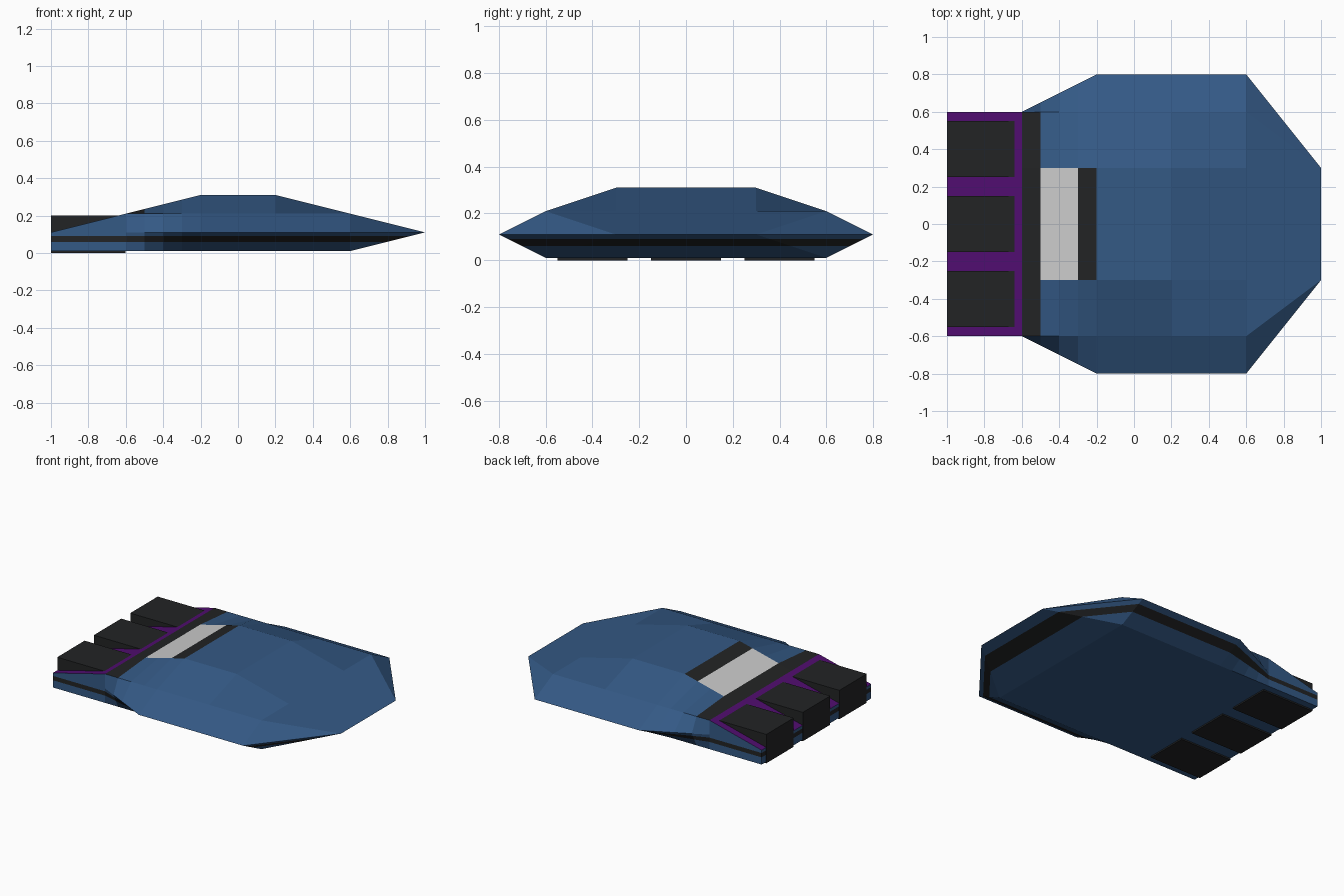
import bpy, bmesh
from mathutils import Vector

if "Cube" in bpy.data.objects:
    bpy.data.objects.remove(bpy.data.objects["Cube"])


def material(name, rgb):
    m = bpy.data.materials.new(name)
    m.diffuse_color = (*rgb, 1)
    m.use_nodes = True
    m.node_tree.nodes["Principled BSDF"].inputs["Base Color"].default_value = m.diffuse_color
    return m


BLUE = material("blue_paint", (0.034, 0.10, 0.235))
BLACK = material("black_trim", (0.016, 0.017, 0.018))
PURPLE = material("purple_panel", (0.08, 0.004, 0.16))
WHITE = material("white_panel", (0.8, 0.8, 0.8))


def add_object(name, bm, mats):
    mesh = bpy.data.meshes.new(name)
    bm.to_mesh(mesh)
    bm.free()
    for m in mats:
        mesh.materials.append(m)
    obj = bpy.data.objects.new(name, mesh)
    bpy.context.collection.objects.link(obj)


# Hull cross-sections: x, floor half width, floor z, rim half width,
# shoulder half width, shoulder z, roof z (roof half width is 0.3)
SECTIONS = [
    (-1.0, 0.6, 0.01, 0.60, 0.6, 0.11, 0.11),
    (-0.6, 0.6, 0.01, 0.60, 0.6, 0.21, 0.21),
    (-0.5, 0.6, 0.01, 0.65, 0.6, 0.21, 0.235),
    (-0.4, 0.6, 0.01, 0.70, 0.6, 0.21, 0.26),
    (-0.3, 0.6, 0.01, 0.75, 0.6, 0.21, 0.285),
    (-0.2, 0.6, 0.01, 0.80, 0.6, 0.21, 0.31),
    (0.2, 0.6, 0.01, 0.80, 0.6, 0.21, 0.31),
    (0.6, 0.6, 0.01, 0.80, 0.6, 0.21, 0.21),
    (1.0, 0.3, 0.11, 0.30, 0.3, 0.11, 0.11),
]


def hull_color(face):
    c, up = face.calc_center_median(), face.normal.z > 0.1
    if 0.06 < c.z < 0.09:
        return 1                                   # side stripe
    if up and c.x < -0.6:
        return 2                                   # rear slope
    if up and c.x < -0.5 and abs(c.y) < 0.599:
        return 1                                   # rear band
    if up and c.x < -0.2 and abs(c.y) < 0.3:
        return 3 if c.x < -0.3 else 1              # rear window panel
    return 0


# Hull: loft the sections, weld the collapsed nose, cut the stripe edges
bm = bmesh.new()
rings = []
for x, wf, zf, wr, ws, zs, zt in SECTIONS:
    half = [(0.3, zf), (wf, zf), (wr, 0.11), (ws, zs), (0.3, zt)]
    ring = half + [(-y, z) for y, z in reversed(half)]
    rings.append([bm.verts.new((x, y, z)) for y, z in ring])
n = len(rings[0])
for a, b in zip(rings, rings[1:]):
    for i in range(n):
        j = (i + 1) % n
        bm.faces.new((a[i], a[j], b[j], b[i]))
bm.faces.new(rings[0])
bmesh.ops.remove_doubles(bm, verts=bm.verts, dist=0.0005)
bmesh.ops.dissolve_degenerate(bm, edges=bm.edges, dist=0.0005)
for z in (0.06, 0.09):
    bmesh.ops.bisect_plane(bm, geom=bm.verts[:] + bm.edges[:] + bm.faces[:],
                           plane_co=Vector((0, 0, z)), plane_no=Vector((0, 0, 1)))
bmesh.ops.recalc_face_normals(bm, faces=bm.faces)
bm.normal_update()
for f in bm.faces:
    f.material_index = hull_color(f)
add_object("hull", bm, [BLUE, BLACK, PURPLE, WHITE])

# Three engine blocks set through the rear slope
for name, y in (("engine_right", -0.4), ("engine_middle", 0), ("engine_left", 0.4)):
    bm = bmesh.new()
    bmesh.ops.create_cube(bm, size=1)
    bmesh.ops.scale(bm, verts=bm.verts, vec=(0.4, 0.3, 0.2))
    bmesh.ops.translate(bm, verts=bm.verts, vec=(-0.801, y, 0.1))
    add_object(name, bm, [BLACK])
